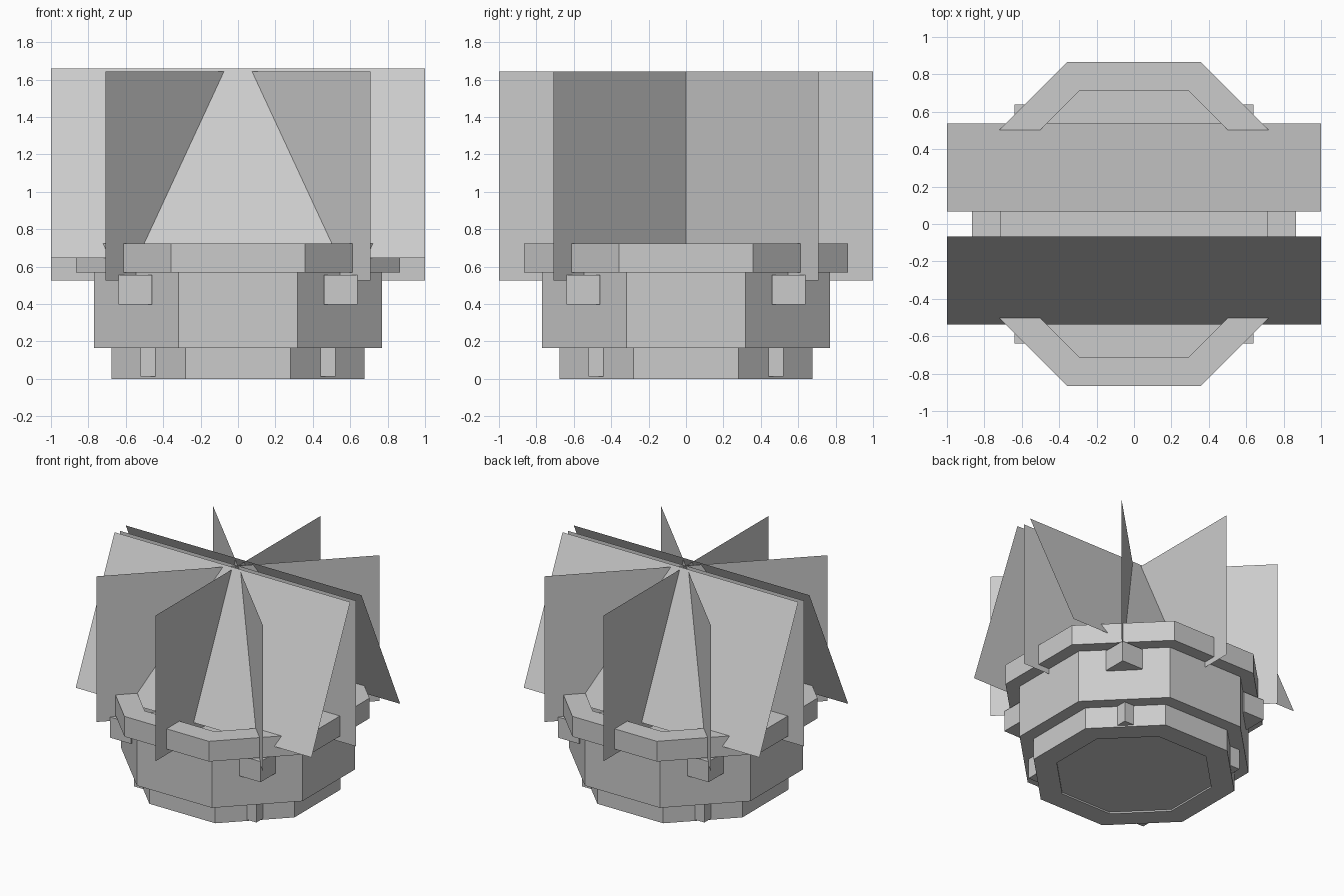
import bpy, bmesh
from math import pi, cos, sin

if "Cube" in bpy.data.objects:
    bpy.data.objects.remove(bpy.data.objects["Cube"], do_unlink=True)

GREY = (0.6, 0.6, 0.6, 1)
grey = bpy.data.materials.new("plain_grey")
grey.use_nodes = True
grey.diffuse_color = GREY
grey.node_tree.nodes["Principled BSDF"].inputs["Base Color"].default_value = GREY


def finish(name, bm, closed=True):
    if closed:
        bmesh.ops.recalc_face_normals(bm, faces=bm.faces)
    mesh = bpy.data.meshes.new(name)
    bm.to_mesh(mesh)
    bm.free()
    mesh.materials.append(grey)
    obj = bpy.data.objects.new(name, mesh)
    bpy.context.collection.objects.link(obj)
    return obj


def octagon_lathe(name, profile, loop=False):
    """Sweep (flat-to-centre distance, height) points round eight sides."""
    bm = bmesh.new()
    rings = []
    for apothem, z in profile:
        r = apothem / cos(pi / 8)
        rings.append([bm.verts.new((r * cos(pi / 8 + i * pi / 4),
                                    r * sin(pi / 8 + i * pi / 4), z)) for i in range(8)])
    pairs = list(zip(rings, rings[1:]))
    if loop:
        pairs.append((rings[-1], rings[0]))
    else:
        bm.faces.new(rings[0])
        bm.faces.new(rings[-1])
    for a, b in pairs:
        for i in range(8):
            j = (i + 1) % 8
            bm.faces.new((a[i], a[j], b[j], b[i]))
    return finish(name, bm)


def box(name, centre, size):
    bm = bmesh.new()
    bmesh.ops.create_cube(bm, size=1)
    for v in bm.verts:
        v.co = [c + p * s for c, p, s in zip(centre, v.co, size)]
    return finish(name, bm)


def sheet(name, corners):
    bm = bmesh.new()
    bm.faces.new([bm.verts.new(c) for c in corners])
    return finish(name, bm, closed=False)


# Pot: foot with a shallow recess below, body, and open rim
octagon_lathe("pot_foot", [(0.52, 0.012), (0.52, 0), (0.675, 0), (0.675, 0.165)])
octagon_lathe("pot_body", [(0.77, 0.165), (0.77, 0.567)])
octagon_lathe("pot_rim", [(0.71, 0.567), (0.865, 0.567), (0.865, 0.722), (0.71, 0.722)], loop=True)

# Square studs on the four diagonal sides
for sx in (-1, 1):
    for sy in (-1, 1):
        side = ("front" if sy < 0 else "back") + ("_left" if sx > 0 else "_right")
        box("body_stud_" + side, (0.55 * sx, 0.55 * sy, 0.477), (0.18, 0.18, 0.158))
        box("foot_stud_" + side, (0.48 * sx, 0.48 * sy, 0.088), (0.08, 0.08, 0.154))

# Upright leaf sheets crossing at the centre
LOW, HIGH = 0.525, 1.642
for n in range(4):
    x, y = cos(n * pi / 4), sin(n * pi / 4)
    sheet(f"upright_leaf_{n + 1}", [(-x, -y, LOW), (x, y, LOW), (x, y, HIGH), (-x, -y, HIGH)])

# Two leaf sheets leaning together at the top
for name, s in (("front", -1), ("back", 1)):
    sheet("leaning_leaf_" + name, [(s, 0.538 * s, 0.645), (-s, 0.538 * s, 0.645),
                                   (-s, 0.068 * s, 1.658), (s, 0.068 * s, 1.658)])
